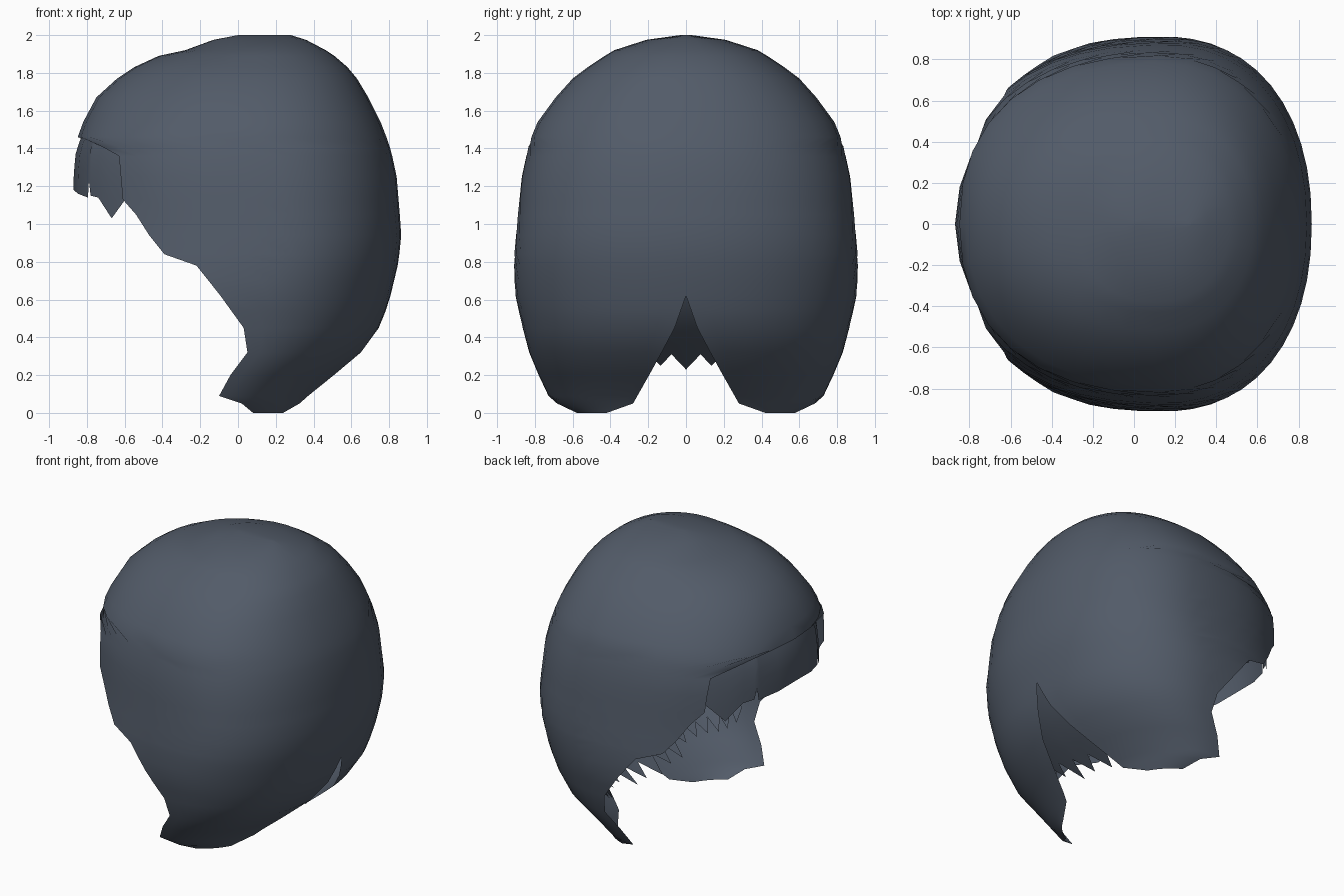
import bpy, bmesh, math, random

if "Cube" in bpy.data.objects:
    bpy.data.objects.remove(bpy.data.objects["Cube"])

random.seed(4)
hair = bpy.data.materials.new("slate_hair")
hair.diffuse_color = (0.085, 0.105, 0.14, 1)
hair.use_nodes = True
hair.node_tree.nodes["Principled BSDF"].inputs["Base Color"].default_value = hair.diffuse_color

# Head profile by height: z, front x, back x, half width, centre x
PROFILE = [(0, -.5, .335, .62, -.1), (.05, -.5, .355, .70, -.1), (.1, -.5, .405, .735, -.11),
           (.2, -.6, .52, .78, -.05), (.32, -.7, .655, .83, .05), (.47, -.8, .76, .87, .08),
           (.63, -.85, .81, .905, .1), (.8, -.87, .85, .912, .15), (.95, -.87, .865, .9, .18),
           (1.25, -.875, .84, .87, .15), (1.39, -.87, .81, .84, .12), (1.52, -.83, .765, .8, .1),
           (1.67, -.75, .69, .69, .1), (1.77, -.64, .63, .6, .1), (1.83, -.55, .58, .52, .1),
           (1.89, -.42, .51, .43, .1), (1.92, -.28, .465, .38, .1), (1.975, -.13, .36, .21, .1),
           (2, 0, .28, .03, .1)]
# Front edge of the side hair (x by z) and the half width of the back parting
EDGE = [(0, .08), (.05, .02), (.09, -.1), (.2, -.04), (.32, .05), (.45, .03), (.63, -.1),
        (.78, -.22), (.84, -.39), (.94, -.47), (1.05, -.54), (1.13, -.61), (1.36, -.63),
        (1.41, -.72), (1.46, -1), (2, -1)]
PARTING = [(0, .42), (.05, .28), (.28, .15), (.45, .06), (.62, 0), (2, 0)]
# Squareness of the front half of the outline by height
SQUARE = [(0, 2.4), (1.36, 2.4), (1.6, 2.15), (2, 2.1)]


def look(table, z):
    for a, b in zip(table, table[1:]):
        if z <= b[0]:
            t = (z - a[0]) / (b[0] - a[0])
            return [p + (q - p) * t for p, q in zip(a, b)][1:]
    return table[-1][1:]


def on_head(z, th, dx=0, dy=0, n=None):
    xf, xb, w, cx = look(PROFILE, z)
    c, s = math.cos(th), max(0, math.sin(th))
    if th > math.pi - 1e-6:
        s = 0
    if c > 0:
        n = 2.2
        x = cx + c ** (2 / n) * (xb - cx - dx)
    else:
        n = n or look(SQUARE, z)[0]
        x = cx - (-c) ** (2 / n) * (cx - xf - dx)
    return (x, (w - dy) * s ** (2 / n), z)


def edge_angle(z):
    xf, xb, w, cx = look(PROFILE, z)
    x = look(EDGE, z)[0]
    if x > cx:
        return math.acos(((x - cx) / (xb - cx)) ** 1.1)
    c = min(1, (cx - x) / (cx - xf))
    return math.acos(-c ** (look(SQUARE, z)[0] / 2))


def grid(name, rows):
    """Half sheet of point rows, mirrored across y."""
    bm = bmesh.new()
    vs = [[bm.verts.new(p) for p in row] for row in rows]
    for a, b in zip(vs, vs[1:]):
        for i in range(len(a) - 1):
            bm.faces.new((a[i], a[i + 1], b[i + 1], b[i]))
    bmesh.ops.remove_doubles(bm, verts=bm.verts, dist=1e-4)
    bmesh.ops.recalc_face_normals(bm, faces=bm.faces)
    me = bpy.data.meshes.new(name)
    bm.to_mesh(me)
    bm.free()
    for p in me.polygons:
        p.use_smooth = True
    me.materials.append(hair)
    ob = bpy.data.objects.new(name, me)
    bpy.context.collection.objects.link(ob)
    m = ob.modifiers.new("mirror", 'MIRROR')
    m.use_axis = (False, True, False)
    m.merge_threshold = .002
    return ob


# Outer hair: dome running down into two side locks with a parting at the back
COLS = 16
rows = []
for z in (0, .05, .09, .2, .32, .45, .54, .62, .7, .78, .84, .94, 1.05, 1.13, 1.25, 1.36,
          1.41, 1.46, 1.54, 1.67, 1.77, 1.83, 1.89, 1.92, 1.975, 2):
    w = look(PROFILE, z)[2]
    t0 = math.asin((look(PARTING, z)[0] / w) ** 1.1)
    t1 = edge_angle(z)
    rows.append([on_head(z, t0 + (t1 - t0) * i / COLS) for i in range(COLS + 1)])
# close the crown with a flat cap down to the centre line
rows.append([(p[0], 0, 2) for p in rows[-1]])
grid("outer_hair", rows)

# Fringe: tucked under the dome, with pointed ends
ENDS = [(132, 1.2), (138, 1.12), (144, 1.03), (151, 1.14), (156, 1.15), (157, 1.23),
        (158, 1.14), (168, 1.16), (180, 1.18)]
rows = []
for k in range(6):
    row = []
    for deg, zb in ENDS:
        z = zb + (1.5 - zb) * k / 5
        row.append(on_head(z, math.radians(deg), .004 + .02 * (k / 5) ** 2, .01, 2.0))
    rows.append(row)
grid("fringe", rows)

# Nape layer: inner sheet leaning forward, ending in ragged tufts
INSET = [(.15, .42, .2), (.3, .33, .16), (.42, .24, .13), (.55, .15, .1), (.8, .07, .06), (1.1, .03, .03)]
COLS = 16
rows = []
for k, z in enumerate((.28, .36, .46, .58, .7, .82, .95)):
    t1 = edge_angle(z) * (.99 if k % 2 else .95)
    row = []
    for i in range(COLS + 1):
        u = i / COLS
        zz = z
        if k == 0:
            zz = (.23 if i % 2 == 0 else .31) + random.uniform(-.01, .03) + .1 * u
        if k == 1:
            zz = .36 + .09 * u
        row.append(on_head(zz, t1 * u, *look(INSET, zz)))
    rows.append(row)
grid("nape_layer", rows)
